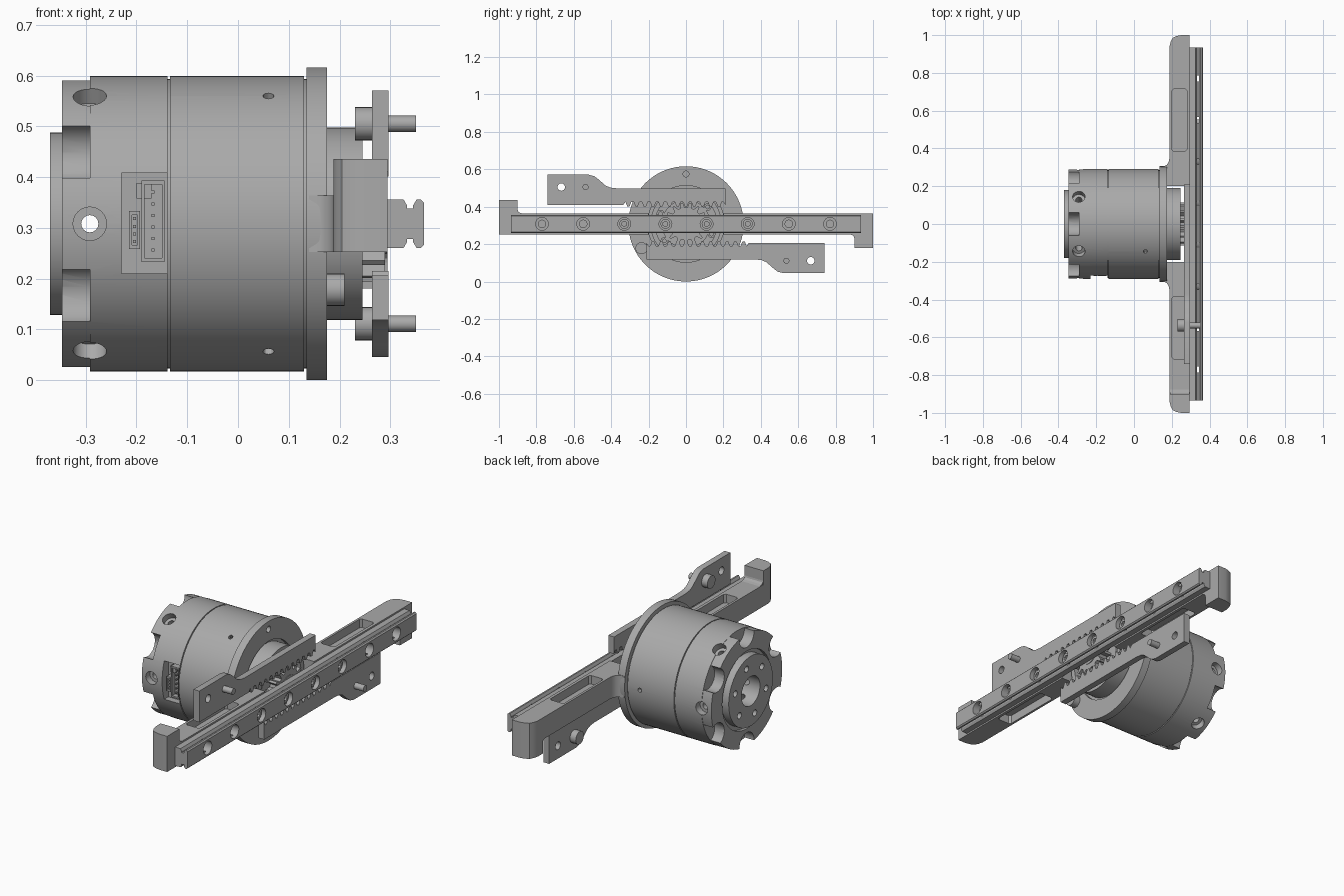
import bpy, bmesh
from math import pi, sin, cos, radians
from mathutils import Matrix, Vector

if "Cube" in bpy.data.objects:
    bpy.data.objects.remove(bpy.data.objects["Cube"])

grey = bpy.data.materials.new("machined_grey")
grey.use_nodes = True
COLOUR = (0.4, 0.4, 0.4, 1)
grey.diffuse_color = COLOUR
grey.node_tree.nodes["Principled BSDF"].inputs["Base Color"].default_value = COLOUR
parts = []


def finish(name, bm):
    bmesh.ops.remove_doubles(bm, verts=bm.verts, dist=1e-5)
    bmesh.ops.recalc_face_normals(bm, faces=bm.faces)
    mesh = bpy.data.meshes.new(name)
    bm.to_mesh(mesh)
    bm.free()
    mesh.materials.append(grey)
    ob = bpy.data.objects.new(name, mesh)
    bpy.context.collection.objects.link(ob)
    parts.append(ob)
    return ob


def prism(name, pts, lo, hi, axis):
    """Extrude a 2D outline along an axis from lo to hi."""
    place = {"x": lambda a, b: (lo, a, b), "y": lambda a, b: (a, lo, b),
             "z": lambda a, b: (a, b, lo)}[axis]
    bm = bmesh.new()
    face = bm.faces.new([bm.verts.new(place(*p)) for p in pts])
    new = bmesh.ops.extrude_face_region(bm, geom=[face])["geom"]
    shift = Vector([(hi - lo) * (axis == k) for k in "xyz"])
    bmesh.ops.translate(bm, vec=shift, verts=[v for v in new if isinstance(v, bmesh.types.BMVert)])
    return finish(name, bm)


def box(name, x0, x1, y0, y1, z0, z1):
    return prism(name, [(x0, y0), (x1, y0), (x1, y1), (x0, y1)], z0, z1, "z")


def rod(name, r, a, b, sides=24):
    a, b = Vector(a), Vector(b)
    d = b - a
    bm = bmesh.new()
    m = Matrix.Translation((a + b) / 2) @ d.to_track_quat("Z", "Y").to_matrix().to_4x4()
    bmesh.ops.create_cone(bm, cap_ends=True, segments=sides, radius1=r, radius2=r,
                          depth=d.length, matrix=m)
    return finish(name, bm)


def lathe(name, profile, steps=96):
    """Spin an (x, radius) profile around the x axis."""
    bm = bmesh.new()
    vs = [bm.verts.new((x, 0, r)) for x, r in profile]
    es = [bm.edges.new(p) for p in zip(vs, vs[1:])]
    bmesh.ops.spin(bm, geom=vs + es, cent=(0, 0, 0), axis=(1, 0, 0), angle=2 * pi, steps=steps)
    return finish(name, bm)


def cut(ob, cutters):
    for c in cutters:
        parts.remove(c)
        mod = ob.modifiers.new("cut", "BOOLEAN")
        mod.operation, mod.solver, mod.object = "DIFFERENCE", "EXACT", c
        bpy.context.view_layer.objects.active = ob
        bpy.ops.object.modifier_apply(modifier=mod.name)
        bpy.data.objects.remove(c)


def flipped(ob, name):
    """Copy turned half a turn around the main axis."""
    twin = ob.copy()
    twin.data = ob.data.copy()
    twin.data.transform(Matrix.Rotation(pi, 4, "X"))
    twin.name = name
    bpy.context.collection.objects.link(twin)
    parts.append(twin)


def polar(x, r, deg):
    return (x, r * cos(radians(deg)), r * sin(radians(deg)))


# Motor housing with flange, hub ring and rear boss
housing = lathe("motor_housing", [
    (-.25, 0), (-.25, .075), (-.37, .075), (-.37, .18), (-.33, .18), (-.33, .2),
    (-.347, .2), (-.347, .289), (-.292, .289), (-.292, .291), (-.139, .291), (-.139, .285),
    (-.134, .285), (-.134, .291), (.13, .291), (.13, .285), (.135, .285), (.135, .308),
    (.175, .308), (.175, .205), (.16, .205), (.16, .19), (.245, .19), (.245, .165),
    (.2, .165), (.2, 0)])
cutters = []
for i in range(6):
    a = 60 * i
    cutters += [rod("bore", .033, polar(-.292, .255, a), polar(-.292, .32, a)),
                rod("through", .017, polar(-.292, .05, a), polar(-.292, .3, a), 16),
                rod("notch", .06, polar(-.36, .28, a + 30), polar(-.292, .28, a + 30)),
                rod("bolt_hole", .016, polar(-.38, .13, a + 15), polar(-.345, .13, a + 15), 16)]
for a in (0, 120, 240):
    cutters.append(rod("set_hole", .011, polar(.06, .27, a), polar(.06, .3, a), 12))
cutters.append(rod("pin_hole", .016, (.15, 0, .267), (.2, 0, .267), 16))
cutters.append(box("socket_pocket", -.23, -.139, -.32, -.24, -.098, .1))
cut(housing, cutters)

# Cable sockets inside the front pocket
for name, x0, x1, z0, z1, pins in (("wide_socket", -.19, -.145, -.075, .085, 6),
                                   ("small_socket", -.215, -.193, -.05, .025, 4)):
    shell = box(name, x0, x1, -.275, -.235, z0, z1)
    cut(shell, [box("cavity", x0 + .006, x1 - .005, -.3, -.25, z0 + .008, z1 - .008)])
    for k in range(pins):
        z = z0 + (z1 - z0) * (k + 1) / (pins + 1)
        x = (x0 + x1) / 2
        box(name + "_pin", x - .003, x + .003, -.27, -.245, z - .003, z + .003)
box("socket_latch", -.2, -.17, -.268, -.235, .05, .08)

# Pinion, its shaft and the screws in the hub recess
PITCH, TEETH = .044, 15
outline = []
for k in range(TEETH):
    for f, r in ((-.3, .088), (-.12, .115), (.12, .115), (.3, .088)):
        t = pi / 2 + 2 * pi * (k + .5 + f) / TEETH
        outline.append((r * cos(t), r * sin(t)))
prism("pinion", outline, .24, .29, "x")
lathe("pinion_seat", [(.195, 0), (.195, .13), (.225, .13), (.225, .06), (.293, .06), (.293, 0)], 48)
for i in range(6):
    screw = rod("hub_screw", .02, polar(.19, .147, 60 * i + 38), polar(.222, .147, 60 * i + 38), 16)
    cut(screw, [rod("hex", .01, polar(.21, .147, 60 * i + 38), polar(.23, .147, 60 * i + 38), 6)])
rod("stop_pin", .032, (.17, -.238, -.13), (.21, -.238, -.13))

# Guide bar arm with lightening pockets and a hooked end
arm = prism("guide_arm", [
    (.295, .2), (.295, 1), (.25, 1), (.225, .995), (.205, .985), (.194, .965), (.188, .94),
    (.188, .35), (.184, .33), (.174, .314), (.16, .306), (.14, .304), (.14, .2)],
    -.056, .056, "z")
slot = [(.21, .385), (.27, .385), (.28, .395), (.28, .705), (.27, .715),
        (.21, .715), (.2, .705), (.2, .395)]
cut(arm, [prism("pocket", slot, .012, .07, "z"), prism("pocket", slot, -.07, -.012, "z")])
flipped(arm, "guide_arm_front")
hook = prism("end_hook", [
    (.295, .9), (.295, 1), (.25, 1), (.225, .995), (.205, .985), (.194, .965),
    (.188, .94), (.188, .9)], -.128, -.05, "z")
flipped(hook, "end_hook_front")
fillet = prism("hook_fillet", [(.875, -.05), (.875, -.056), (.89, -.06), (.898, -.068),
                               (.902, -.085), (.902, -.05)], .19, .295, "x")
flipped(fillet, "hook_fillet_front")

# Toothed rack plate with drive pin
teeth = []
for k in range(-7, 5):
    y = k * PITCH
    teeth += [(y - .016, .118), (y - .006, .093), (y + .006, .093), (y + .016, .118)]
rack = prism("rack", [(-.74, .102), (-.335, .102)] + teeth + [
    (.2, .118), (.21, .102), (.21, .19), (-.37, .19), (-.405, .194), (-.43, .205),
    (-.47, .24), (-.49, .255), (-.52, .263), (-.74, .263)], .264, .297, "x")
cut(rack, [rod("hole", .02, (.2, -.667, .197), (.4, -.667, .197))])
flipped(rack, "rack_lower")
for name, r, x0, x1 in (("drive_pin", .016, .25, .351), ("drive_pin_head", .033, .231, .264)):
    flipped(rod(name, r, (x0, -.537, .197), (x1, -.537, .197)), name + "_lower")

# Linear rail with side grooves and counterbored holes
side = [(.295, .048), (.326, .048), (.333, .036), (.333, .03), (.345, .03), (.345, .036),
        (.352, .048), (.36, .048), (.366, .042)]
rail = prism("linear_rail", side + [(x, -z) for x, z in reversed(side)], -.935, .935, "y")
spots = [.11 + .22 * k for k in range(-4, 4)]
cutters = []
for y in spots:
    cutters += [rod("counterbore", .034, (.325, y, 0), (.39, y, 0)),
                rod("clearance", .02, (.28, y, 0), (.33, y, 0))]
cut(rail, cutters)
for y in spots[2:6]:
    screw = rod("rail_screw", .026, (.297, y, 0), (.348, y, 0))
    cut(screw, [rod("hex", .014, (.335, y, 0), (.36, y, 0), 6)])

# Lift onto the ground and shade
bpy.ops.object.select_all(action="DESELECT")
for ob in parts:
    ob.data.transform(Matrix.Translation((0, 0, .308)))
    ob.select_set(True)
bpy.context.view_layer.objects.active = parts[0]
bpy.ops.object.shade_smooth_by_angle(angle=radians(30))
